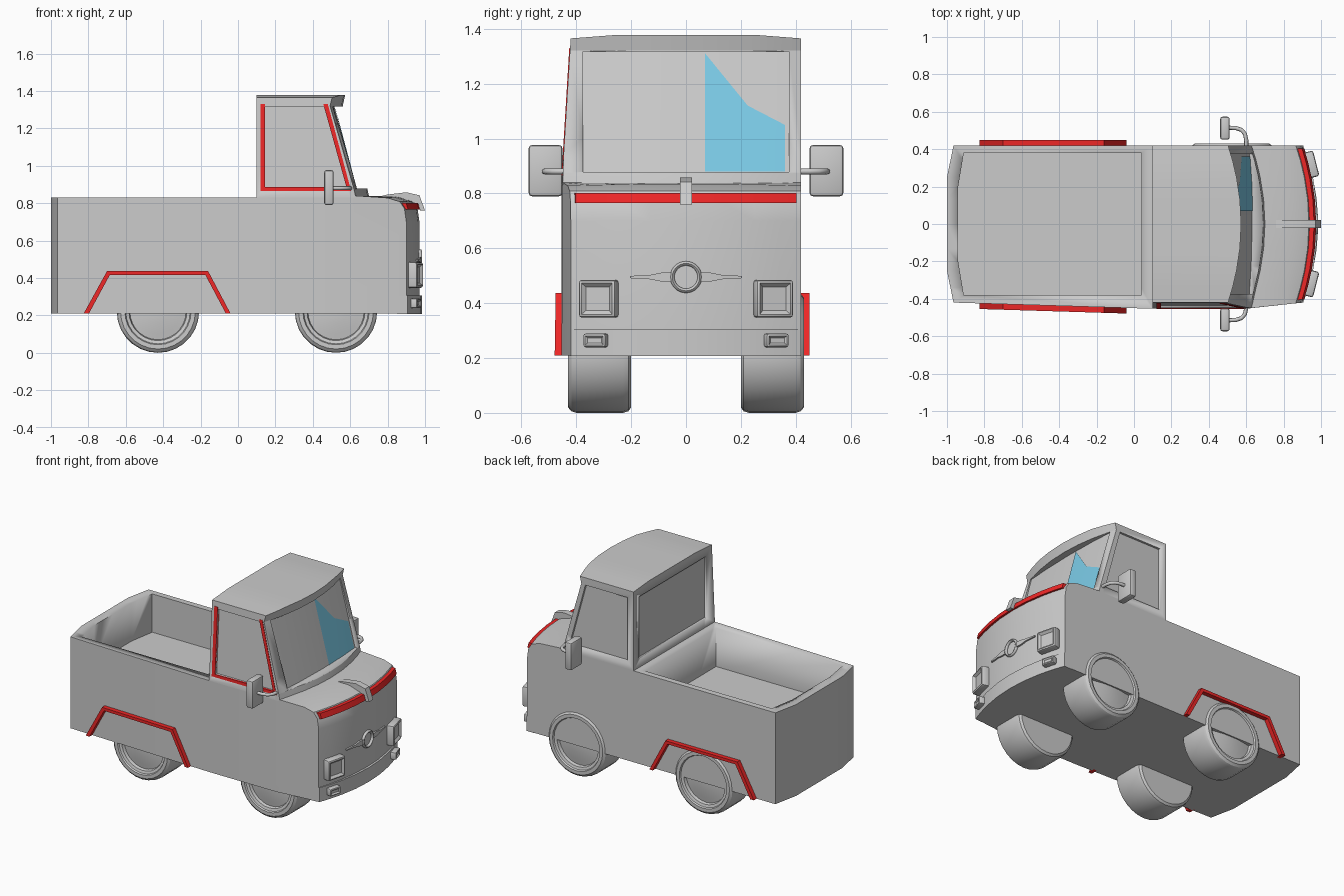
import bpy, bmesh, math
from mathutils import Matrix, Vector

if "Cube" in bpy.data.objects:
    bpy.data.objects.remove(bpy.data.objects["Cube"])

red = bpy.data.materials.new("red_paint"); red.diffuse_color = (0.85, 0.02, 0.02, 1)
blue = bpy.data.materials.new("blue_glass"); blue.diffuse_color = (0.2, 0.6, 0.8, 1)

W = 0.42
YS = [-W, -0.34, -0.25, -0.13, 0, 0.13, 0.25, 0.34, W]

def bow(y): return max(0, 1 - (y / W) ** 2)             # front curvature in plan
def flat(y): return min(1, max(0, (W - abs(y)) / 0.17))  # chamfered ends

def bulge(x, z):                                         # right side swells a little
    if x < 0.1: f = (x + 0.97) / 1.07
    elif x < 0.6: f = 1
    else: f = (0.9 - x) / 0.3
    return 0.033 * max(0, f) * min(1, max(0, (1.37 - z) / 0.54))

def finish(name, bm, mat=None, angle=25):
    bmesh.ops.recalc_face_normals(bm, faces=bm.faces)
    me = bpy.data.meshes.new(name)
    bm.to_mesh(me); bm.free()
    ob = bpy.data.objects.new(name, me)
    bpy.context.collection.objects.link(ob)
    if mat: me.materials.append(mat)
    bpy.ops.object.select_all(action='DESELECT')
    ob.select_set(True); bpy.context.view_layer.objects.active = ob
    bpy.ops.object.shade_smooth_by_angle(angle=math.radians(angle))
    return ob

def loft(name, ys, profile, mat=None):
    """Skin xz profiles, given as a function of y, along the y stations."""
    bm = bmesh.new()
    rings = [[bm.verts.new((x, y, z)) for x, z in profile(y)] for y in ys]
    for a, b in zip(rings, rings[1:]):
        for i in range(len(a)):
            j = (i + 1) % len(a)
            bm.faces.new((a[i], a[j], b[j], b[i]))
    bm.faces.new(rings[0]); bm.faces.new(rings[-1])
    for x in (0.1, 0.6):
        bmesh.ops.bisect_plane(bm, geom=bm.verts[:] + bm.edges[:] + bm.faces[:],
                               plane_co=(x, 0, 0), plane_no=(1, 0, 0), dist=1e-5)
    for v in bm.verts:
        if v.co.y < -0.395: v.co.y -= bulge(v.co.x, v.co.z)
    return finish(name, bm, mat)

def cut(ob, cutter):
    cutter.hide_render = True
    m = ob.modifiers.new("cut", 'BOOLEAN')
    m.operation = 'DIFFERENCE'; m.solver = 'EXACT'; m.object = cutter
    bpy.context.view_layer.objects.active = ob
    bpy.ops.object.modifier_apply(modifier=m.name)
    bpy.data.objects.remove(cutter)

def box(name, loc, size, bevel=0.0, rot=0.0, inset=0.0, depth=0.0):
    """Bevelled box; optionally its +x face is inset and pushed in."""
    bm = bmesh.new()
    bmesh.ops.create_cube(bm, size=1)
    bmesh.ops.scale(bm, vec=size, verts=bm.verts)
    if bevel:
        bmesh.ops.bevel(bm, geom=bm.edges[:], offset=bevel, segments=2, profile=0.5, affect='EDGES')
    if inset:
        bm.normal_update()
        f = max(bm.faces, key=lambda q: q.calc_center_median().x)
        bmesh.ops.inset_region(bm, faces=[f], thickness=inset, use_even_offset=True)
        bmesh.ops.translate(bm, vec=(-depth, 0, 0), verts=f.verts)
    bmesh.ops.transform(bm, matrix=Matrix.Translation(loc) @ Matrix.Rotation(rot, 4, 'Z'), verts=bm.verts)
    return finish(name, bm)

# lower body with rounded hood, and open cargo bed
def body_profile(y):
    b, xr = bow(y), -0.965 - 0.035 * flat(y)
    return [(xr, 0.21), (xr, 0.83), (0.1, 0.83), (0.62, 0.84), (0.80 + 0.05 * b, 0.828 + 0.007 * b),
            (0.865 + 0.07 * b, 0.808), (0.89 + 0.07 * b, 0.77), (0.90 + 0.07 * b, 0.70), (0.90 + 0.07 * b, 0.21)]
body = loft("body", YS, body_profile)
def bed_profile(y):
    xr = -0.91 - 0.03 * min(1, (0.38 - abs(y)) / 0.18)
    return [(xr, 0.57), (xr, 1.0), (0.04, 1.0), (0.04, 0.57)]
cut(body, loft("bed_cutter", [-0.38, -0.2, 0.2, 0.38], bed_profile))

# cab with visor and cowl
def cab_profile(y):
    b, c = bow(y), 1.365 + 0.013 * flat(y)
    return [(0.1, 0.83), (0.1, c), (0.503 + 0.07 * b, c), (0.492 + 0.068 * b, 1.32),
            (0.62 + 0.072 * b, 0.875), (0.63 + 0.072 * b, 0.83)]
cab = loft("cab", YS, cab_profile)

# recessed windscreen, rear window and side windows
def screen_x(y): return 0.02 * bow(y)
def screen_profile(y):
    s = screen_x(y)
    return [(0.495 + s, 1.318), (0.612 + s, 0.878), (1.0, 0.878), (1.0, 1.318)]
cut(cab, loft("screen_cutter", [-0.375, -0.225, 0, 0.225, 0.375], screen_profile))
cut(cab, loft("rear_window_cutter", [-0.36, 0.36], lambda y: [(0, 0.89), (0.115, 0.89), (0.115, 1.31), (0, 1.31)]))
WIN = [(0.145, 0.885), (0.145, 1.315), (0.462, 1.315), (0.58, 0.885)]
for s in (-1, 1):
    cut(cab, loft("side_window_cutter", [s * 0.405, s * 0.6], lambda y: WIN))

# blue reflection pane on the windscreen
bm = bmesh.new()
def on_screen(y, z):
    t = (1.318 - z) / 0.44
    return bm.verts.new((0.495 + 0.117 * t + screen_x(y) + 0.004, y, z))
p = [on_screen(*q) for q in [(0.07, 0.88), (0.225, 0.88), (0.36, 0.88), (0.36, 1.05), (0.225, 1.12), (0.07, 1.31)]]
bm.faces.new((p[0], p[1], p[4], p[5])); bm.faces.new((p[1], p[2], p[3], p[4]))
finish("windscreen_reflection", bm, blue)

# red window trim and hood trim
loft("window_trim", [-0.41, -0.423], lambda y: [(0.12, 1.33), (0.12, 0.865), (0.605, 0.865), (0.48, 1.33),
     (0.456, 1.33), (0.58, 0.885), (0.145, 0.885), (0.145, 1.33)], red)
def trim_profile(y):
    f = 0.07 * bow(y)
    return [(0.85 + f, 0.765), (0.904 + f, 0.765), (0.893 + f, 0.802), (0.85 + f, 0.802)]
loft("hood_trim", [y * 0.96 for y in YS], trim_profile, red)

# rear wheel arch trims
for s in (-1, 1):
    loft("wheel_arch", [s * 0.40, s * 0.45], lambda y: [(-0.825, 0.21), (-0.70, 0.437), (-0.16, 0.437), (-0.04, 0.21),
         (-0.065, 0.21), (-0.175, 0.417), (-0.685, 0.417), (-0.797, 0.21)], red)

# front bumper
def bumper_profile(y):
    f = 0.905 + 0.08 * bow(y)
    return [(0.85, 0.208), (f, 0.208), (f, 0.305), (0.85, 0.305)]
loft("bumper", YS, bumper_profile)

# headlights and bumper lamps follow the curved nose
for s in (-1, 1):
    box("headlight", (0.945, s * 0.318, 0.416), (0.06, 0.14, 0.138), 0.012, s * 0.25, 0.014, 0.014)
    box("bumper_lamp", (0.945, s * 0.328, 0.264), (0.05, 0.085, 0.05), 0.008, s * 0.29, 0.008, 0.008)

# plain nose ornament: ring and tapered bars
bm = bmesh.new()
n, k = 28, 8
grid = []
for i in range(n):
    a = 2 * math.pi * i / n
    grid.append([bm.verts.new((0.972 + 0.012 * math.sin(2 * math.pi * j / k),
                 (0.05 + 0.008 * math.cos(2 * math.pi * j / k)) * math.cos(a),
                 0.495 + (0.05 + 0.008 * math.cos(2 * math.pi * j / k)) * math.sin(a))) for j in range(k)])
for i in range(n):
    for j in range(k):
        g, h = grid[i], grid[(i + 1) % n]
        bm.faces.new((g[j], h[j], h[(j + 1) % k], g[(j + 1) % k]))
finish("nose_ring", bm, angle=60)
def bar_profile(y):
    a, f = abs(y), 0.90 + 0.07 * bow(y)
    h = 0.016 if a < 0.1 else (0.008 if a < 0.15 else 0.004)
    return [(f - 0.01, 0.495 - h), (f + 0.01, 0.495 - h), (f + 0.01, 0.495 + h), (f - 0.01, 0.495 + h)]
for s in (-1, 1):
    loft("nose_bar", [s * 0.05, s * 0.09, s * 0.13, s * 0.205], bar_profile)

# hood ornament strip
loft("hood_ornament", [-0.022, 0.022], lambda y: [(0.73, 0.83), (0.80, 0.846), (0.90, 0.858), (0.97, 0.842),
     (1.0, 0.76), (0.975, 0.76), (0.95, 0.80), (0.88, 0.82)])

# side mirrors on bent arms
for s in (-1, 1):
    box("mirror", (0.486, s * 0.512, 0.883), (0.05, 0.123, 0.187), 0.012)
    cu = bpy.data.curves.new("mirror_arm", 'CURVE')
    cu.dimensions = '3D'; cu.bevel_depth = 0.011; cu.bevel_resolution = 2; cu.use_fill_caps = True
    sp = cu.splines.new('POLY')
    pts = [(0.50, 0.515), (0.545, 0.513), (0.575, 0.503), (0.593, 0.482), (0.60, 0.45), (0.60, 0.40)]
    sp.points.add(len(pts) - 1)
    for q, (x, y) in zip(sp.points, pts): q.co = (x, s * y, 0.88, 1)
    bpy.context.collection.objects.link(bpy.data.objects.new("mirror_arm", cu))

# wheels: revolved tyre and dished rim (radius, y)
PROF = [(0, 0.412), (0.06, 0.41), (0.12, 0.40), (0.15, 0.395), (0.155, 0.415), (0.172, 0.42), (0.177, 0.43),
        (0.20, 0.43), (0.214, 0.418), (0.22, 0.40), (0.22, 0.23), (0.214, 0.21), (0.20, 0.20), (0, 0.20)]
for x in (-0.428, 0.524):
    for s in (-1, 1):
        bm = bmesh.new()
        vs = [bm.verts.new((x + r, s * y, 0.22)) for r, y in PROF]
        es = [bm.edges.new(e) for e in zip(vs, vs[1:])]
        bmesh.ops.spin(bm, geom=vs + es, cent=(x, 0, 0.22), axis=(0, 1, 0), angle=2 * math.pi, steps=28, use_merge=True)
        bmesh.ops.remove_doubles(bm, verts=bm.verts, dist=1e-4)
        finish("wheel", bm, angle=30)

for m in bpy.data.materials:
    if m.users and not m.is_grease_pencil:
        m.use_nodes = True
        m.node_tree.nodes["Principled BSDF"].inputs["Base Color"].default_value = m.diffuse_color
